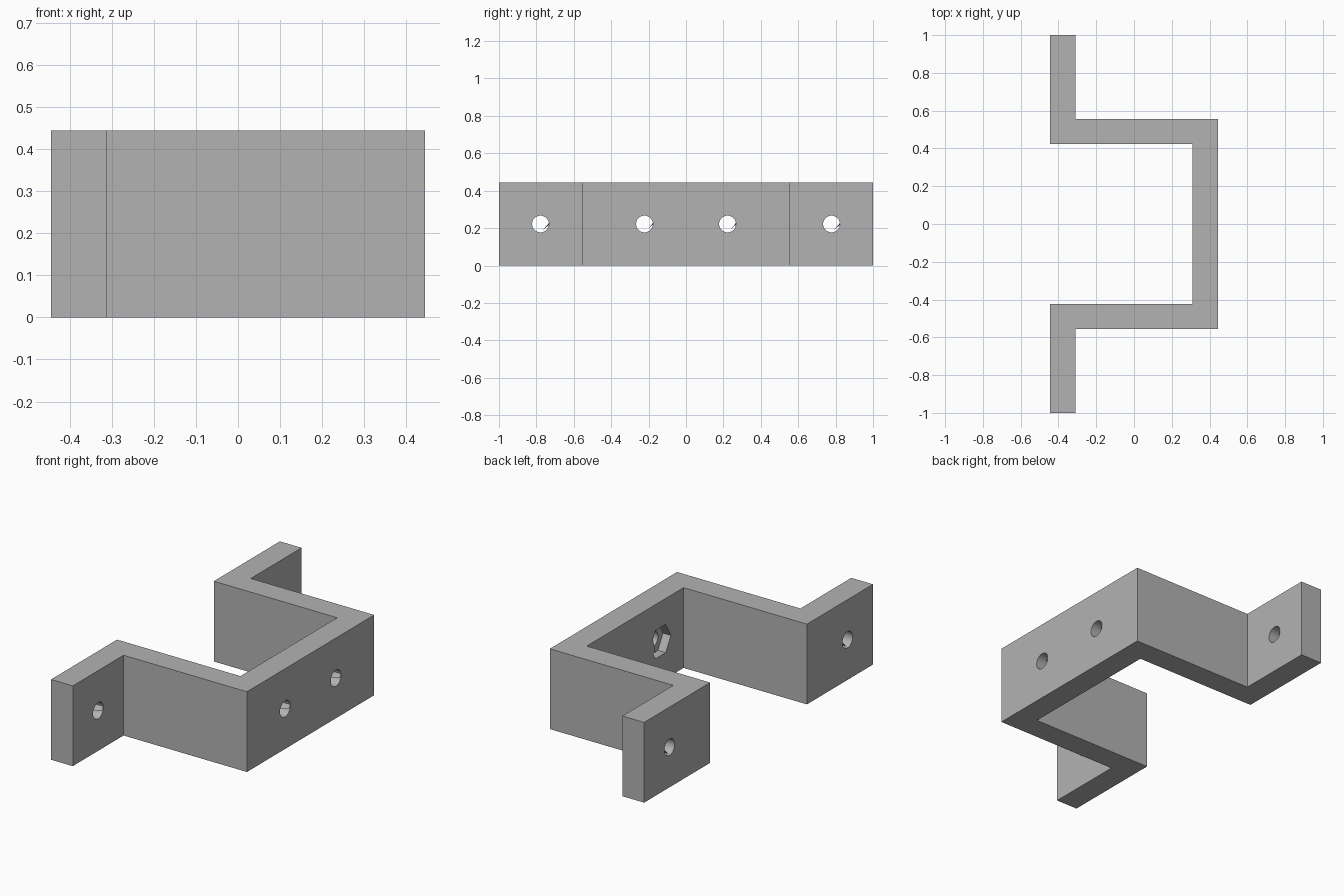
import bpy
import bmesh
import math

cube = bpy.data.objects.get("Cube")
if cube:
    bpy.data.objects.remove(cube, do_unlink=True)

HEIGHT = 0.444   # height of the bracket
HALF_X = 0.444   # half depth
WALL = 0.133     # wall thickness
ARM_Y = 0.556    # outer face of the two arms
INNER_X = HALF_X - WALL

grey = bpy.data.materials.new("plain grey")
grey.use_nodes = True
grey.diffuse_color = (0.45, 0.45, 0.45, 1)
grey.node_tree.nodes["Principled BSDF"].inputs["Base Color"].default_value = grey.diffuse_color

# Bracket body: half of the hat profile, mirrored and extruded upwards
half = [(-HALF_X, 1), (-INNER_X, 1), (-INNER_X, ARM_Y), (HALF_X, ARM_Y)]
inner = [(INNER_X, ARM_Y - WALL), (-HALF_X, ARM_Y - WALL)]


def mirrored(points):
    return [(x, -y) for x, y in reversed(points)]


profile = half + mirrored(half) + mirrored(inner) + inner
bm = bmesh.new()
base = bm.faces.new([bm.verts.new((x, y, 0)) for x, y in profile])
top = bmesh.ops.extrude_face_region(bm, geom=[base])["geom"]
bmesh.ops.translate(bm, vec=(0, 0, HEIGHT),
                    verts=[v for v in top if isinstance(v, bmesh.types.BMVert)])
bmesh.ops.recalc_face_normals(bm, faces=bm.faces)
mesh = bpy.data.meshes.new("bracket")
bm.to_mesh(mesh)
bm.free()
mesh.materials.append(grey)
bracket = bpy.data.objects.new("bracket", mesh)
bpy.context.collection.objects.link(bracket)


def drill(name, x, y, radius, depth, sides):
    """Cut a prism-shaped hole along x, with one corner pointing up."""
    bpy.ops.mesh.primitive_cylinder_add(
        vertices=sides, radius=radius, depth=depth,
        location=(x, y, HEIGHT / 2), rotation=(0, math.pi / 2, 0))
    cutter = bpy.context.object
    cutter.name = name
    # Turn a corner to the top whatever the starting angle
    for v in cutter.data.vertices:
        a = math.atan2(v.co.y, v.co.x) - start_angle(cutter)
        r = math.hypot(v.co.x, v.co.y)
        v.co.x, v.co.y = r * math.cos(a), r * math.sin(a)
    cutter.hide_render = True
    cutter.data.materials.append(grey)
    mod = bracket.modifiers.new(name, "BOOLEAN")
    mod.object = cutter
    mod.operation = "DIFFERENCE"
    mod.solver = "EXACT"
    bpy.ops.object.select_all(action="DESELECT")
    bracket.select_set(True)
    bpy.context.view_layer.objects.active = bracket
    bpy.ops.object.modifier_apply(modifier=name)
    bpy.data.objects.remove(cutter, do_unlink=True)


def start_angle(cutter):
    co = cutter.data.vertices[0].co
    return math.atan2(co.y, co.x)


# Bolt holes in flanges and web, hexagonal nut pockets inside the web
for side in (-1, 1):
    drill("flange_hole", -HALF_X + WALL / 2, side * 0.778, 0.045, 0.3, 40)
    drill("web_hole", HALF_X - WALL / 2, side * 0.222, 0.045, 0.3, 40)
    drill("nut_pocket", INNER_X, side * 0.222, 0.09, 0.096, 6)

bpy.ops.object.shade_smooth_by_angle(angle=math.radians(30))
